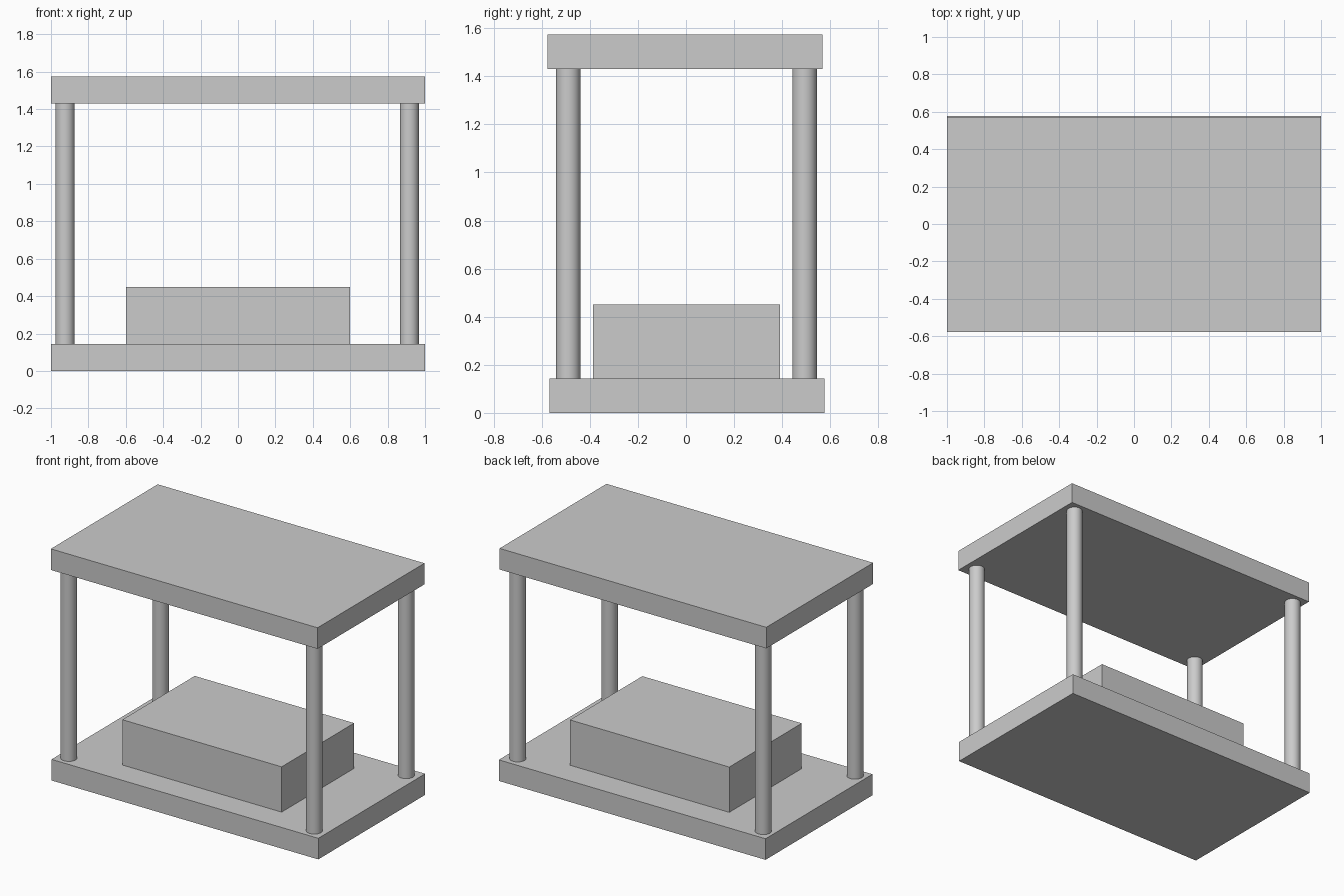
import bpy
import math

cube = bpy.data.objects.get("Cube")
if cube:
    bpy.data.objects.remove(cube, do_unlink=True)

# One plain grey for everything
GREY = (0.6, 0.6, 0.6, 1.0)
grey = bpy.data.materials.new("light_grey")
grey.use_nodes = True
grey.diffuse_color = GREY
grey.node_tree.nodes["Principled BSDF"].inputs["Base Color"].default_value = GREY

BASE_TOP = 0.143
ROOF_BOTTOM = 1.43


def box(name, size, center_y, bottom):
    bpy.ops.mesh.primitive_cube_add(size=1, location=(0, center_y, bottom + size[2] / 2))
    ob = bpy.context.object
    ob.name = name
    ob.scale = size
    bpy.ops.object.transform_apply(location=False, rotation=False, scale=True)
    ob.data.materials.append(grey)


def post(name, x, y):
    height = ROOF_BOTTOM - BASE_TOP
    bpy.ops.mesh.primitive_cylinder_add(
        vertices=48, radius=0.051, depth=height,
        location=(x, y, BASE_TOP + height / 2))
    ob = bpy.context.object
    ob.name = name
    ob.data.materials.append(grey)
    bpy.ops.object.shade_smooth_by_angle(angle=math.radians(30))


# Slabs and the block resting on the base
box("base_slab", (2.0, 1.145, BASE_TOP), 0.004, 0)
box("roof_slab", (2.0, 1.145, 0.143), -0.004, ROOF_BOTTOM)
box("center_block", (1.195, 0.776, 0.307), 0.002, BASE_TOP)

# Four corner posts
for end, y in (("front", -0.49), ("back", 0.493)):
    for side, x in (("right", -0.925), ("left", 0.916)):
        post(f"{end}_{side}_post", x, y)
